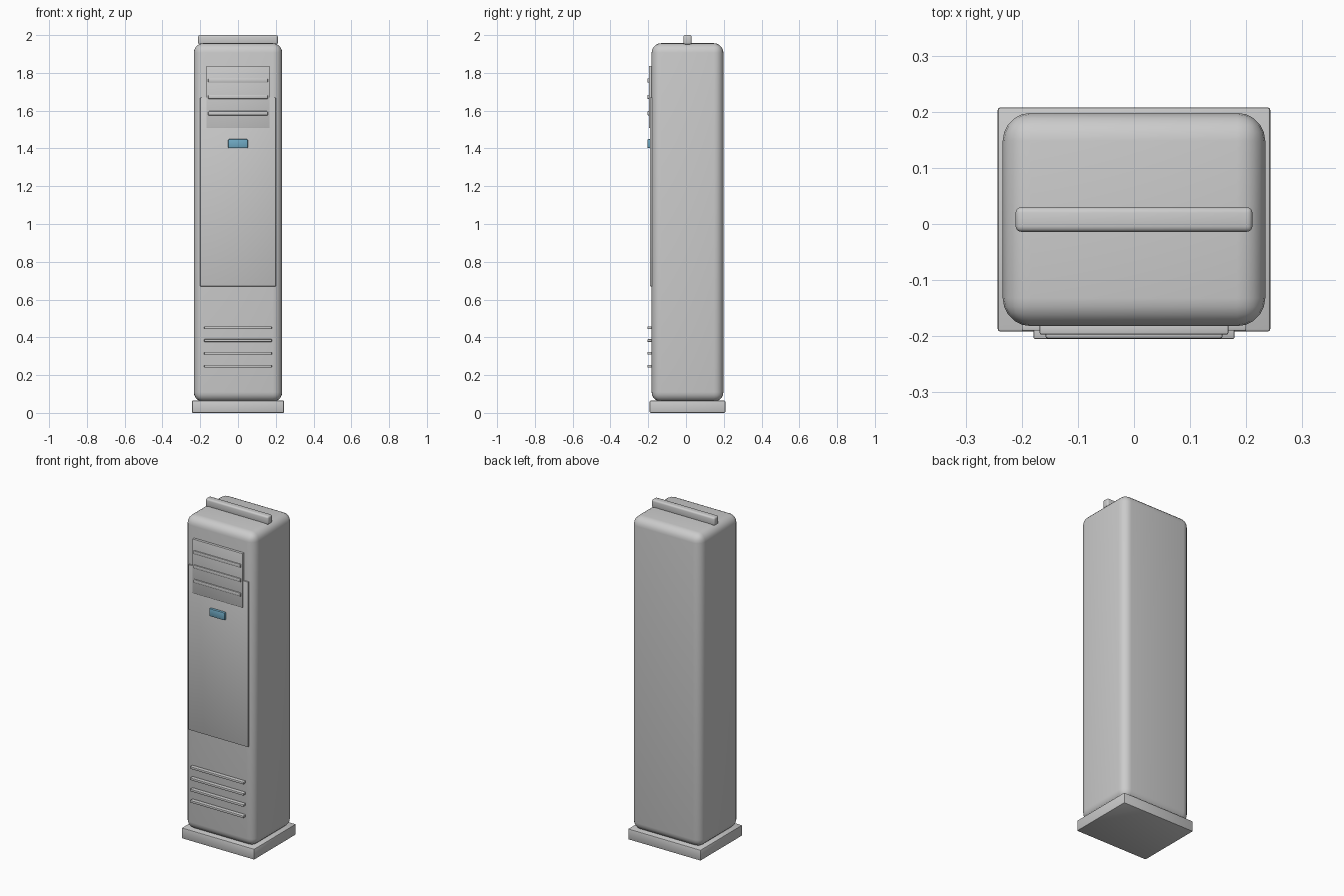
import bpy
import math

if "Cube" in bpy.data.objects:
    bpy.data.objects.remove(bpy.data.objects["Cube"])


def box(name, x, y, z, bevel=0.0, segments=2, mat=None):
    """Rounded box from its (min, max) extents on each axis."""
    bpy.ops.mesh.primitive_cube_add(
        size=1, location=[(a + b) / 2 for a, b in (x, y, z)])
    ob = bpy.context.object
    ob.name = name
    ob.scale = [b - a for a, b in (x, y, z)]
    bpy.ops.object.transform_apply(location=False, rotation=False, scale=True)
    if bevel:
        mod = ob.modifiers.new("Bevel", 'BEVEL')
        mod.width = bevel
        mod.segments = segments
        bpy.ops.object.modifier_apply(modifier=mod.name)
    bpy.ops.object.shade_smooth_by_angle(angle=math.radians(35))
    if mat:
        ob.data.materials.append(mat)
    return ob


blue = bpy.data.materials.new("display_blue")
blue.diffuse_color = (0.16, 0.40, 0.55, 1)
blue.use_nodes = True
blue.node_tree.nodes["Principled BSDF"].inputs["Base Color"].default_value = blue.diffuse_color

# Cabinet, plinth and top bar
box("cabinet", (-0.234, 0.234), (-0.182, 0.198), (0.06, 1.957), 0.05, 5)
box("base_plinth", (-0.243, 0.243), (-0.192, 0.208), (0, 0.065), 0.005)
box("top_bar", (-0.211, 0.211), (-0.014, 0.03), (1.95, 2.0), 0.01, 3)

# Front panel and outlet grille
box("front_panel", (-0.2, 0.2), (-0.19, -0.175), (0.67, 1.67), 0.002)
box("outlet_grille", (-0.168, 0.168), (-0.197, -0.175), (1.507, 1.837), 0.003)

# Outlet slats
for i in range(3):
    z = 1.76 - 0.087 * i
    box(f"outlet_slat_{i + 1}", (-0.158, 0.158), (-0.204, -0.19),
        (z - 0.011, z + 0.011), 0.004)

# Display window
box("display", (-0.052, 0.052), (-0.204, -0.185), (1.402, 1.449), 0.005, 2, blue)

# Intake slats near the floor
for i in range(4):
    z = 0.451 - 0.068 * i
    box(f"intake_slat_{i + 1}", (-0.179, 0.179), (-0.205, -0.178),
        (z - 0.007, z + 0.007), 0.003)
